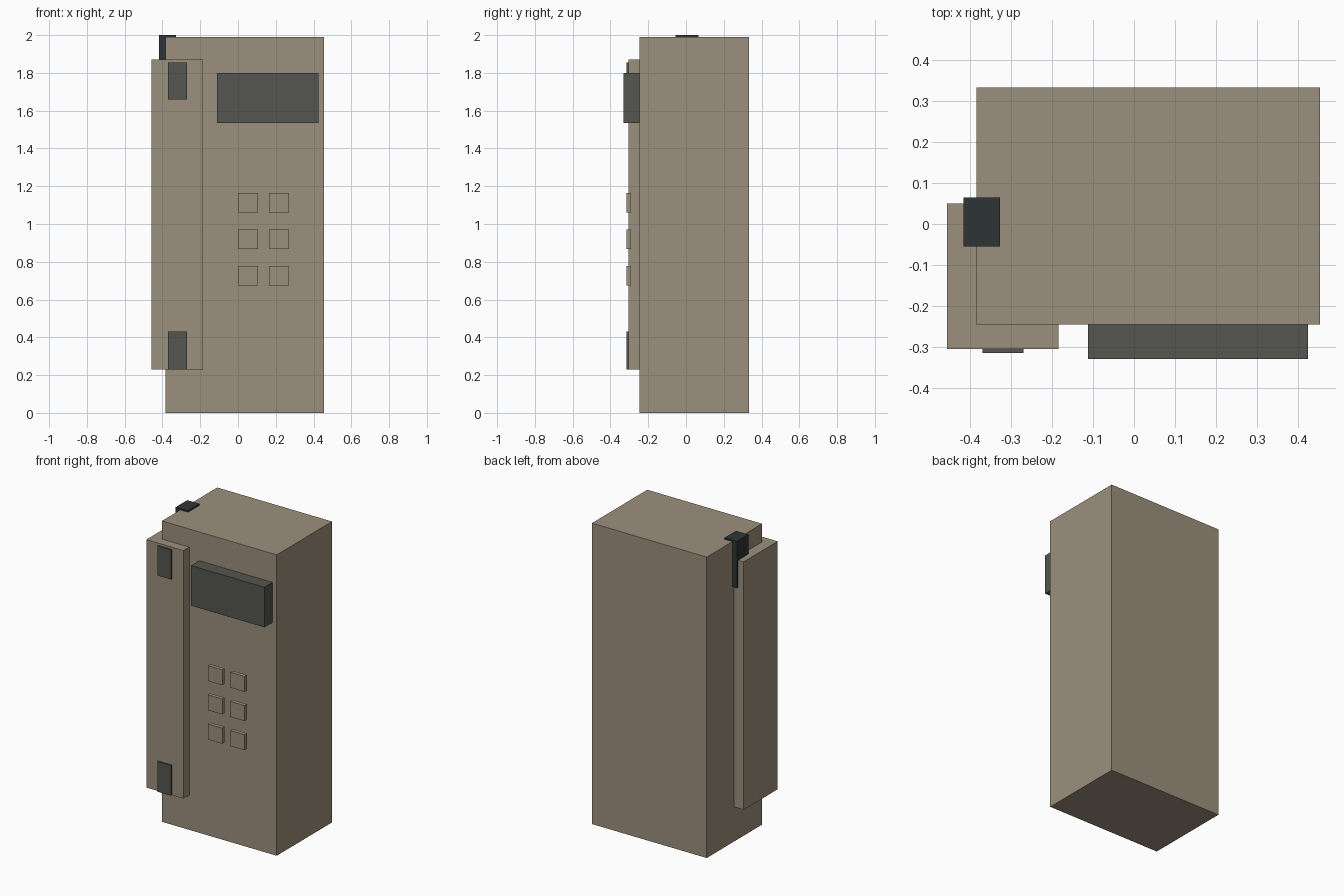
import bpy
import bmesh

if "Cube" in bpy.data.objects:
    bpy.data.objects.remove(bpy.data.objects["Cube"])


def material(name, rgb):
    m = bpy.data.materials.new(name)
    m.diffuse_color = (*rgb, 1)
    m.use_nodes = True
    m.node_tree.nodes["Principled BSDF"].inputs["Base Color"].default_value = m.diffuse_color
    return m


TAN = material("tan_casing", (0.333, 0.279, 0.205))
GREY = material("dark_grey", (0.089, 0.089, 0.08))
BLACK = material("blackish_clip", (0.027, 0.034, 0.036))


def box(name, mat, x, y, z):
    """Axis-aligned box from (min, max) ranges."""
    bm = bmesh.new()
    bmesh.ops.create_cube(bm, size=1)
    for v in bm.verts:
        v.co = [r[0] if c < 0 else r[1] for c, r in zip(v.co, (x, y, z))]
    me = bpy.data.meshes.new(name)
    bm.to_mesh(me)
    bm.free()
    me.materials.append(mat)
    ob = bpy.data.objects.new(name, me)
    bpy.context.collection.objects.link(ob)
    return ob


# Main casing and the handset panel wrapped round its left front edge
box("casing", TAN, (-0.385, 0.455), (-0.245, 0.333), (0, 1.99))
box("side_panel", TAN, (-0.457, -0.185), (-0.305, 0.05), (0.23, 1.87))

# Display block
box("display", GREY, (-0.112, 0.425), (-0.33, -0.245), (1.535, 1.80))

# Dark patches at the top and bottom of the side panel
for i, z in enumerate(((0.23, 0.43), (1.66, 1.855))):
    box(f"panel_patch_{i + 1}", GREY, (-0.37, -0.27), (-0.315, -0.305), z)

# Keypad: two columns, three rows, standing just off the casing
for row in range(3):
    for col in range(2):
        x, z = 0.163 * col, 0.675 + 0.193 * row
        box(f"button_{row + 1}_{col + 1}", TAN,
            (x, x + 0.106), (-0.315, -0.29), (z, z + 0.102))

# Clip hooked over the left top edge
box("clip", BLACK, (-0.417, -0.327), (-0.055, 0.065), (1.69, 2.0))
